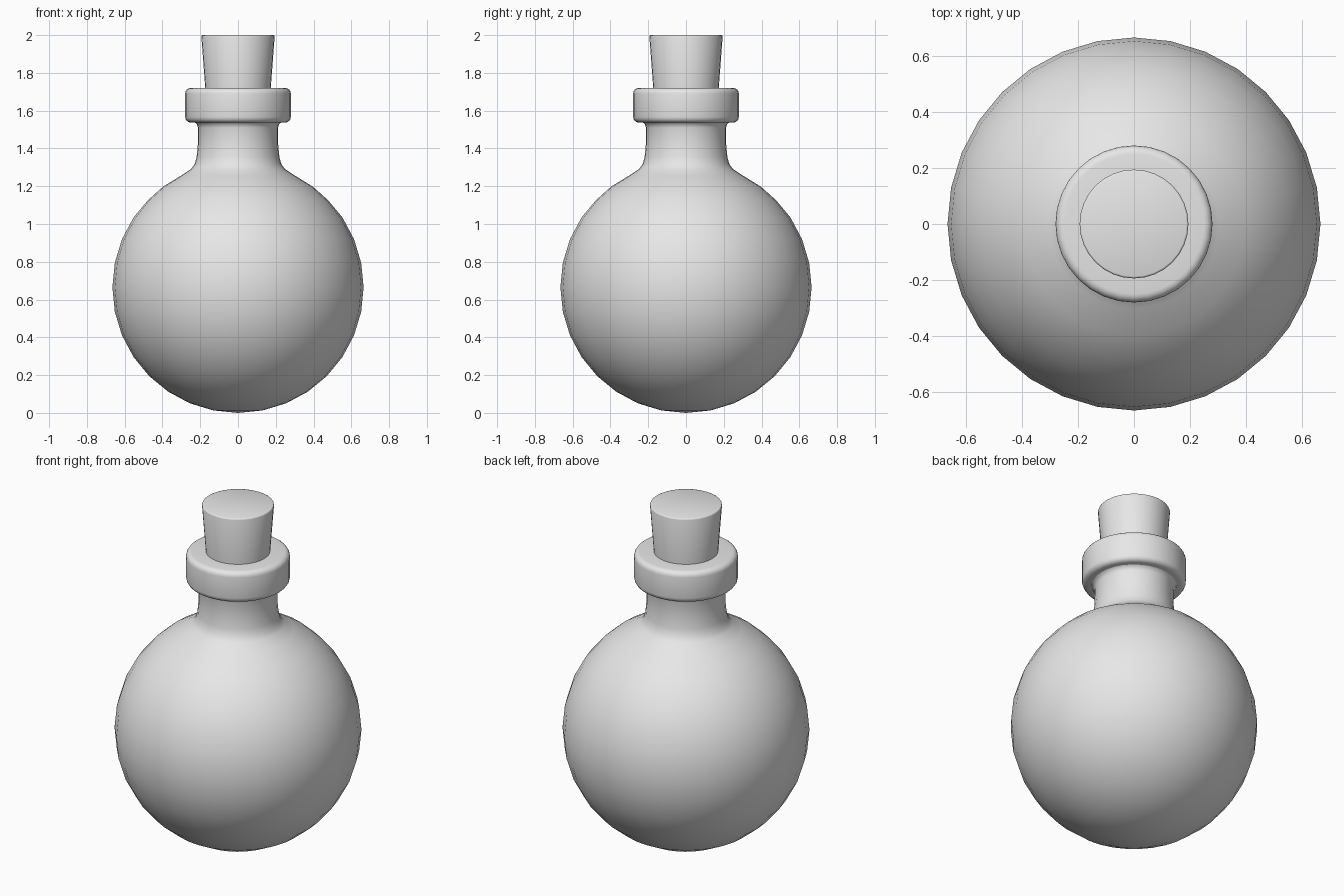
import bpy, bmesh, math

if "Cube" in bpy.data.objects:
    bpy.data.objects.remove(bpy.data.objects["Cube"])

SEGMENTS = 32

grey = bpy.data.materials.new("plain_grey")
grey.diffuse_color = (0.8, 0.8, 0.8, 1)
grey.use_nodes = True
grey.node_tree.nodes["Principled BSDF"].inputs["Base Color"].default_value = grey.diffuse_color


def lathe(name, profile, angle=35):
    """Revolve (radius, height) points around z; zero radius makes a pole."""
    bm = bmesh.new()
    verts = [bm.verts.new((r, 0, z)) for r, z in profile]
    edges = [bm.edges.new(pair) for pair in zip(verts, verts[1:])]
    bmesh.ops.spin(bm, geom=verts + edges, cent=(0, 0, 0), axis=(0, 0, 1),
                   angle=math.tau, steps=SEGMENTS, use_duplicate=False)
    bmesh.ops.remove_doubles(bm, verts=bm.verts, dist=0.0005)
    bmesh.ops.recalc_face_normals(bm, faces=bm.faces)
    mesh = bpy.data.meshes.new(name)
    bm.to_mesh(mesh)
    bm.free()
    mesh.materials.append(grey)
    obj = bpy.data.objects.new(name, mesh)
    bpy.context.collection.objects.link(obj)
    bpy.ops.object.select_all(action='DESELECT')
    obj.select_set(True)
    bpy.context.view_layer.objects.active = obj
    bpy.ops.object.shade_smooth_by_angle(angle=math.radians(angle))
    return obj


def arc(r, z, radius, start, end, steps):
    """Points along a circular arc, angles in degrees."""
    points = []
    for i in range(steps + 1):
        a = math.radians(start + (end - start) * i / steps)
        points.append((r + radius * math.cos(a), z + radius * math.sin(a)))
    return points


# Round flask body flowing into the neck
R = 0.665
body = arc(0, R, R, -90, 33.75, 11)
body[0] = (0, 0)
shoulder = [(0.478, 1.125), (0.398, 1.197), (0.302, 1.256), (0.25, 1.29),
            (0.23, 1.316), (0.219, 1.355), (0.213, 1.42), (0.212, 1.51),
            (0.218, 1.53), (0.23, 1.538)]
lathe("flask_body", body + shoulder, 60)

# Rolled lip with rounded edges
b = 0.03
lip = ([(0.15, 1.537)] + arc(0.28 - b, 1.537 + b, b, -90, 0, 4)
       + arc(0.28 - b, 1.72 - b, b, 0, 90, 4) + [(0.15, 1.72)])
lathe("bottle_lip", lip, 35)

# Tapered cork with a slightly softened top edge
cork = [(0, 1.66), (0.169, 1.66), (0.194, 1.992), (0.192, 1.998),
        (0.187, 2.0), (0, 2.0)]
lathe("cork", cork, 50)
